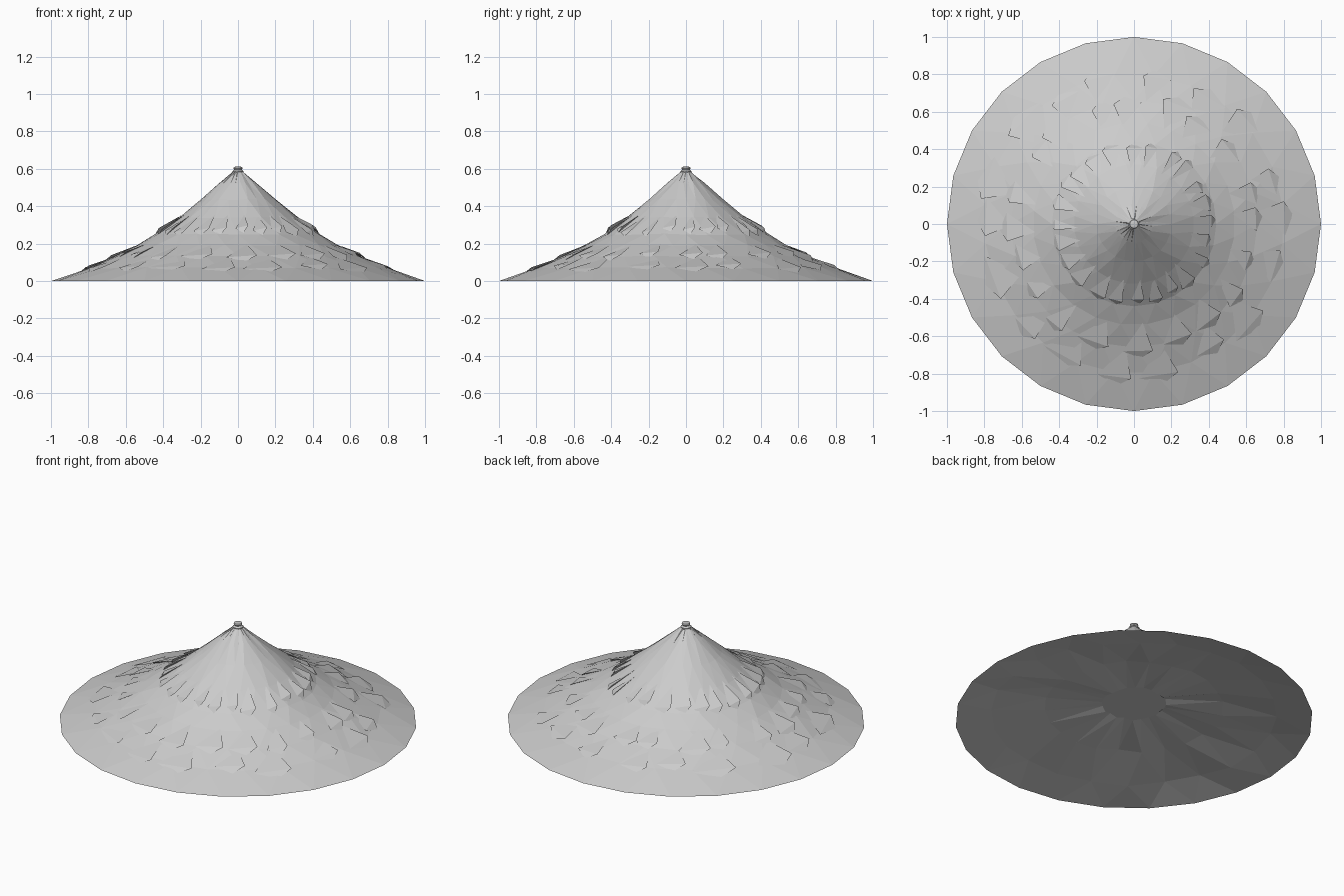
import bpy, bmesh, math, random

if "Cube" in bpy.data.objects:
    bpy.data.objects.remove(bpy.data.objects["Cube"])

random.seed(4)
SIDES = 24
CONE = [(1.0, 0.0), (0.8, 0.071), (0.66, 0.133), (0.54, 0.193), (0.44, 0.25),
        (0.32, 0.34), (0.2, 0.437), (0.1, 0.522), (0.018, 0.59)]


def finish(name, bm):
    mesh = bpy.data.meshes.new(name)
    bm.to_mesh(mesh)
    bm.free()
    obj = bpy.data.objects.new(name, mesh)
    bpy.context.collection.objects.link(obj)


def lathe(name, profile, twist=0.0, jitter=0.0, cap=False, flip=False):
    """Revolve (radius, height) pairs into triangulated rings, each ring turned by twist steps."""
    bm = bmesh.new()
    rings = []
    for i, (r, z) in enumerate(profile):
        ring = []
        for k in range(SIDES):
            a = 2 * math.pi * (k + i * twist) / SIDES
            dz = random.uniform(-jitter, jitter) if i else 0
            ring.append(bm.verts.new((r * math.cos(a), r * math.sin(a), z + dz)))
        rings.append(ring)
    for low, high in zip(rings, rings[1:]):
        for k in range(SIDES):
            n = (k + 1) % SIDES
            bm.faces.new((low[k], low[n], high[k]))
            bm.faces.new((low[n], high[n], high[k]))
    if cap:
        bm.faces.new(rings[-1])
    if flip:
        bmesh.ops.reverse_faces(bm, faces=bm.faces[:])
    finish(name, bm)


def height(r):
    """Height of the cone surface at radius r."""
    for (r0, z0), (r1, z1) in zip(CONE, CONE[1:]):
        if r >= r1:
            return z0 + (z1 - z0) * (r0 - r) / (r0 - r1)
    return CONE[-1][1]


def leaf_tips(name, r_out, r_in, count, lift, lean):
    """Ring of shards: long leaf face, raised lower edge, steep step face down to the cone."""
    bm = bmesh.new()
    for k in range(count):
        a = 2 * math.pi * (k + random.uniform(-0.2, 0.2)) / count
        w = math.pi / count * random.uniform(0.5, 0.9)
        r = r_out * random.uniform(0.96, 1.04)

        def point(radius, angle, up):
            return bm.verts.new((radius * math.cos(angle), radius * math.sin(angle),
                                 height(radius) + up))
        top = point(r_in, a + lean, -0.003)
        left = point(r, a - w, lift * 0.3)
        right = point(r, a + w, lift)
        toe = point(r * 1.05, a + w * 0.2, -0.003)
        bm.faces.new((top, left, right))
        bm.faces.new((left, toe, right))
        bm.faces.new((right, toe, top))
        bm.faces.new((left, top, toe))
    bmesh.ops.recalc_face_normals(bm, faces=bm.faces[:])
    finish(name, bm)


# Flared cone, rings staggered by half a side
lathe("hat_cone", CONE, twist=0.5, jitter=0.004)

# Shallow, uneven underside
lathe("hat_underside", [(0.995, 0.0), (0.8, 0.04), (0.5, 0.08), (0.18, 0.1)],
      twist=0.5, jitter=0.012, cap=True, flip=True)

# Overlapping leaf tips in rows, leaning around the cone
for i, (r_out, r_in, count, lift) in enumerate([(0.8, 0.66, 18, 0.012), (0.66, 0.53, 20, 0.016),
                                                (0.42, 0.3, 24, 0.022)]):
    leaf_tips(f"leaf_tips_{i + 1}", r_out, r_in, count, lift, 0.06)

# Small tied knob on the tip
lathe("tip_knob", [(0.015, 0.57), (0.027, 0.577), (0.03, 0.588), (0.02, 0.596),
                   (0.024, 0.602), (0.022, 0.61), (0.01, 0.612)], cap=True)
